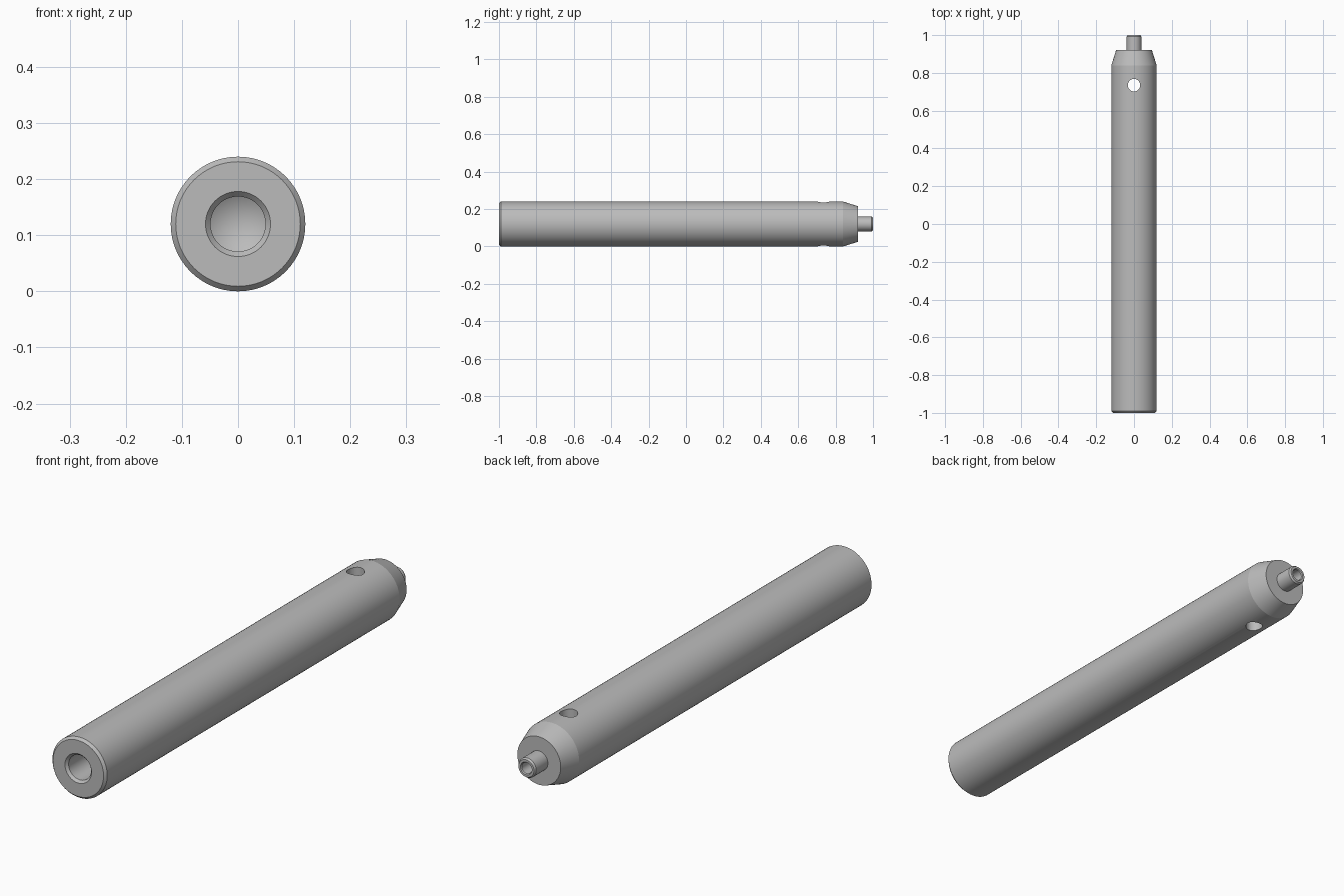
import bpy, bmesh, math
from mathutils import Matrix, Vector

cube = bpy.data.objects.get("Cube")
if cube:
    bpy.data.objects.remove(cube, do_unlink=True)

AXIS_Z = 0.12
SEGMENTS = 64

steel = bpy.data.materials.new("grey_steel")
steel.use_nodes = True
steel.diffuse_color = (0.5, 0.5, 0.5, 1)
steel.node_tree.nodes["Principled BSDF"].inputs["Base Color"].default_value = steel.diffuse_color


def add_object(name, bm):
    mesh = bpy.data.meshes.new(name)
    bm.to_mesh(mesh)
    bm.free()
    mesh.materials.append(steel)
    obj = bpy.data.objects.new(name, mesh)
    bpy.context.collection.objects.link(obj)
    return obj


def lathe(name, profile):
    """Turn a closed (radius, y) profile around the rod axis."""
    bm = bmesh.new()
    verts = [bm.verts.new((r, y, AXIS_Z)) for r, y in profile]
    edges = [bm.edges.new(pair) for pair in zip(verts, verts[1:])]
    bmesh.ops.spin(bm, geom=verts + edges, cent=(0, 0, AXIS_Z), axis=(0, 1, 0),
                   angle=math.tau, steps=SEGMENTS, use_merge=False)
    bmesh.ops.remove_doubles(bm, verts=bm.verts, dist=0.0001)
    bmesh.ops.recalc_face_normals(bm, faces=bm.faces)
    return add_object(name, bm)


# Rod: drilled front bore, chamfered body, tapered back, hollow end pin
rod = lathe("rod_body", [
    (0, -0.67), (0.049, -0.70), (0.049, -0.99), (0.058, -1),
    (0.111, -1), (0.12, -0.99), (0.12, 0.84), (0.095, 0.92),
    (0.039, 0.92), (0.039, 0.993), (0.034, 1),
    (0.025, 1), (0.022, 0.996), (0.022, 0.88), (0, 0.867),
])

# Vertical cross hole near the back
bm = bmesh.new()
bmesh.ops.create_cone(bm, cap_ends=True, segments=40, radius1=0.033, radius2=0.033, depth=0.4,
                      matrix=Matrix.Translation(Vector((0, 0.735, AXIS_Z))))
cutter = add_object("cross_hole_cutter", bm)
cutter.hide_render = True

cut = rod.modifiers.new("cross_hole", 'BOOLEAN')
cut.operation = 'DIFFERENCE'
cut.solver = 'EXACT'
cut.object = cutter

bpy.ops.object.select_all(action='DESELECT')
bpy.context.view_layer.objects.active = rod
rod.select_set(True)
bpy.ops.object.modifier_apply(modifier=cut.name)
bpy.data.objects.remove(cutter, do_unlink=True)
bpy.ops.object.shade_smooth_by_angle(angle=math.radians(15))
